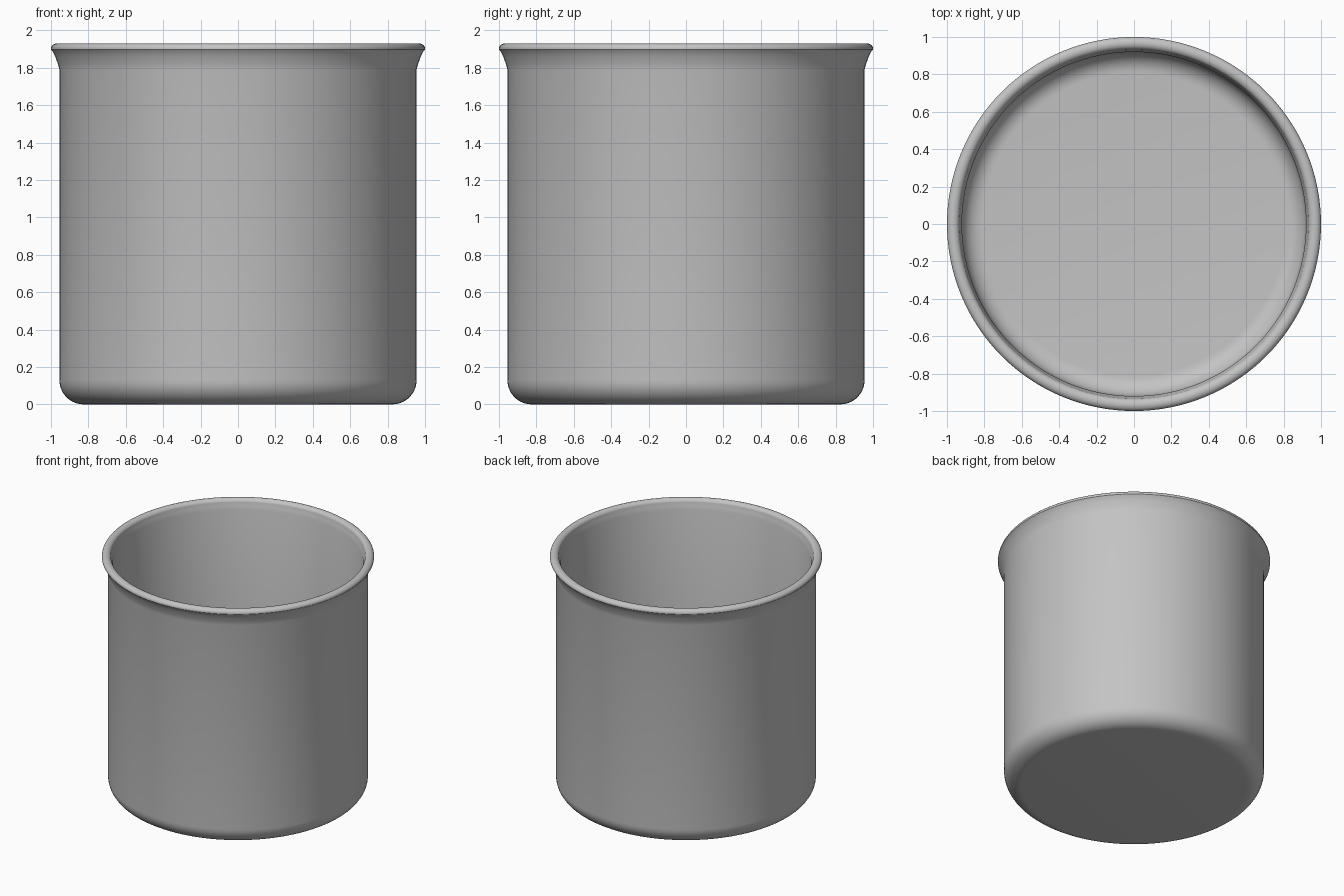
import bpy, bmesh, math
from mathutils import Vector

cube = bpy.data.objects.get("Cube")
if cube:
    bpy.data.objects.remove(cube, do_unlink=True)

SEGMENTS = 128


def arc(cx, cz, rx, rz, start, end, steps):
    """Points (radius, height) along an elliptical arc, angles in degrees."""
    points = []
    for i in range(steps + 1):
        a = math.radians(start + (end - start) * i / steps)
        points.append((cx + rx * math.cos(a), cz + rz * math.sin(a)))
    return points


def make_material(name, colour):
    mat = bpy.data.materials.new(name)
    mat.use_nodes = True
    mat.diffuse_color = colour
    mat.node_tree.nodes["Principled BSDF"].inputs["Base Color"].default_value = colour
    return mat


def lathe(name, profile, mat):
    bm = bmesh.new()
    verts = [bm.verts.new((r, 0, z)) for r, z in profile]
    edges = [bm.edges.new(pair) for pair in zip(verts, verts[1:])]
    bmesh.ops.spin(bm, geom=verts + edges, cent=Vector(), axis=(0, 0, 1),
                   angle=math.tau, steps=SEGMENTS)
    bmesh.ops.remove_doubles(bm, verts=bm.verts, dist=0.0005)
    bmesh.ops.recalc_face_normals(bm, faces=bm.faces)
    mesh = bpy.data.meshes.new(name)
    bm.to_mesh(mesh)
    bm.free()
    mesh.materials.append(mat)
    obj = bpy.data.objects.new(name, mesh)
    bpy.context.collection.objects.link(obj)
    bpy.ops.object.select_all(action='DESELECT')
    obj.select_set(True)
    bpy.context.view_layer.objects.active = obj
    bpy.ops.object.shade_smooth_by_angle(angle=math.radians(35))
    return obj


# Outer skin: flat base, rounded foot, straight wall
outside = [(0, 0)] + arc(0.825, 0.13, 0.13, 0.13, -90, 0, 10) + [(0.955, 1.79)]
# Flared lip with a rolled top edge
lip = [(0.963, 1.82), (0.977, 1.86), (0.99, 1.885)]
lip += arc(0.967, 1.902, 0.033, 0.028, -10, 180, 12)
# Inner skin: narrow neck, straight wall, rounded corner, floor
inside = [(0.929, 1.88), (0.92, 1.85), (0.92, 0.15)]
inside += arc(0.81, 0.145, 0.11, 0.11, 0, -90, 8) + [(0, 0.035)]

grey = make_material("grey_metal", (0.55, 0.55, 0.55, 1))
lathe("open_pot", outside + lip + inside, grey)
